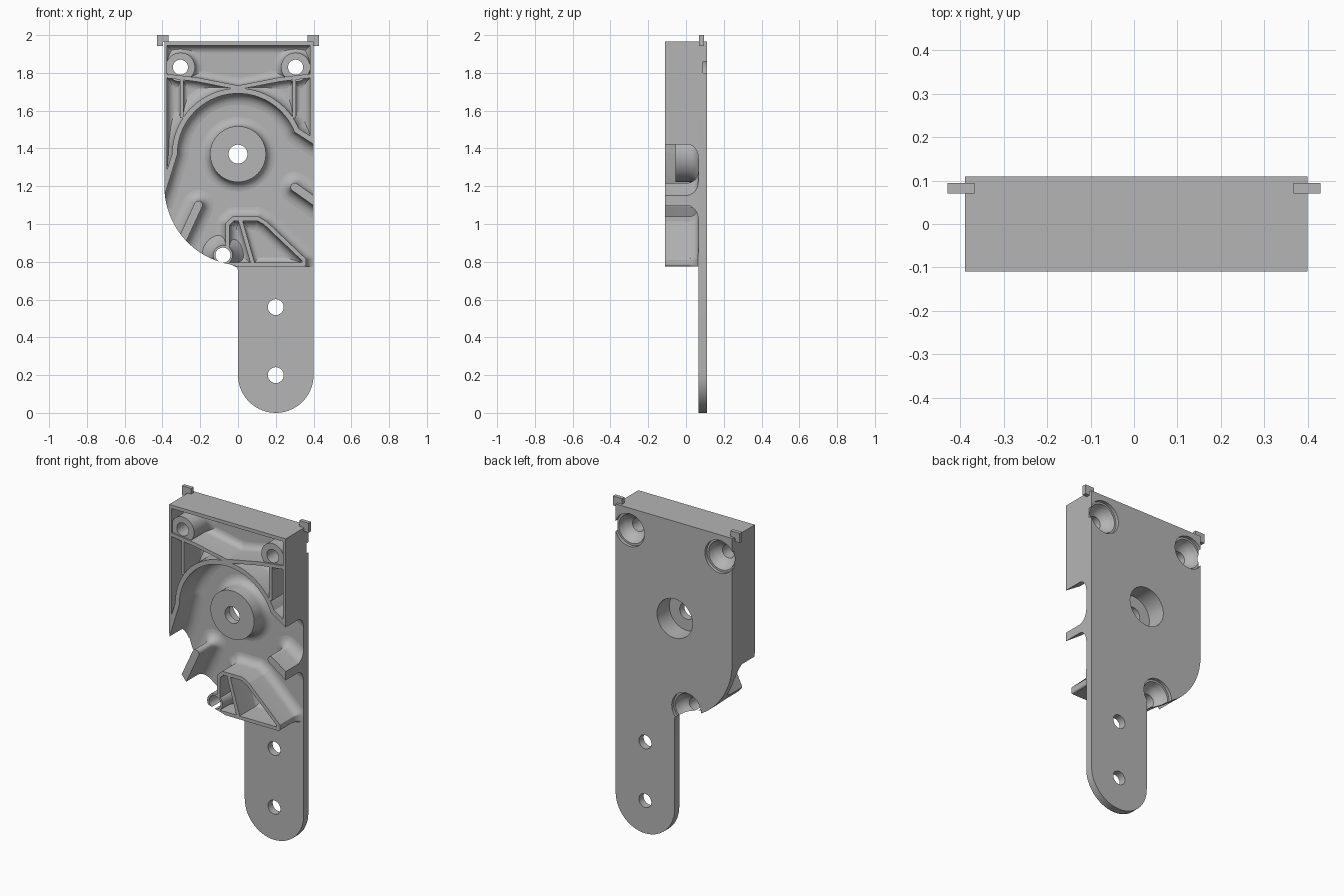
import bpy, bmesh
from math import cos, sin, pi, radians
from mathutils import Vector

if "Cube" in bpy.data.objects:
    bpy.data.objects.remove(bpy.data.objects["Cube"])

grey = bpy.data.materials.new("plain grey")
grey.use_nodes = True
grey.diffuse_color = (0.46, 0.46, 0.46, 1)
grey.node_tree.nodes["Principled BSDF"].inputs["Base Color"].default_value = grey.diffuse_color

FRONT, FLOOR, BACK = -0.11, 0.065, 0.11
SCREWS = [(-0.305, 1.83), (0.305, 1.83), (-0.08, 0.835)]
HUB = (0, 1.37)


def finish(name, bm):
    bmesh.ops.recalc_face_normals(bm, faces=bm.faces)
    mesh = bpy.data.meshes.new(name)
    bm.to_mesh(mesh)
    bm.free()
    mesh.materials.append(grey)
    ob = bpy.data.objects.new(name, mesh)
    bpy.context.collection.objects.link(ob)
    return ob


def skin(name, rings):
    """Solid skinned through closed rings of points, capped at both ends."""
    bm = bmesh.new()
    loops = [[bm.verts.new(p) for p in ring] for ring in rings]
    n = len(loops[0])
    for a, b in zip(loops, loops[1:]):
        for i in range(n):
            j = (i + 1) % n
            bm.faces.new((a[i], a[j], b[j], b[i]))
    bm.faces.new(loops[0])
    bm.faces.new(loops[-1][::-1])
    return finish(name, bm)


def prism(name, outline, y0, y1):
    return skin(name, [[(x, y, z) for x, z in outline] for y in (y0, y1)])


def lathe(name, centre, profile, n=40):
    cx, cz = centre
    return skin(name, [[(cx + r * cos(2 * pi * i / n), y, cz + r * sin(2 * pi * i / n))
                        for i in range(n)] for r, y in profile])


def fillet(half, flare):
    """Side profile that curves out into the floor."""
    curve = [(half + flare * (1 - cos(a)), FLOOR - flare + flare * sin(a))
             for a in (k * pi / 12 for k in range(7))]
    return curve + [(half + flare, 0.08)]


def post(name, centre, radius, flare, top=FRONT):
    return lathe(name, centre, [(radius, top)] + fillet(radius, flare))


def wall(name, path, half, flare, top=FRONT):
    """Upright wall along a path, mitred at the bends."""
    side = [(half, top)] + fillet(half, flare)
    section = side + [(-o, y) for o, y in reversed(side)]
    pts = [Vector(p) for p in path]
    rings = []
    for i, p in enumerate(pts):
        d0 = (p - pts[max(i - 1, 0)]).normalized()
        d1 = (pts[min(i + 1, len(pts) - 1)] - p).normalized()
        d = (d0 + d1).normalized()
        k = 1 / max(d.dot(d1 if d1.length else d0), 0.5)
        rings.append([(p.x - d.y * o * k, y, p.y + d.x * o * k) for o, y in section])
    return skin(name, rings)


def arc(cx, cz, r, a0, a1, n):
    return [(cx + r * cos(radians(a0 + (a1 - a0) * i / n)),
             cz + r * sin(radians(a0 + (a1 - a0) * i / n))) for i in range(n + 1)]


def join(name, parts):
    bpy.ops.object.select_all(action='DESELECT')
    for ob in parts:
        ob.select_set(True)
    bpy.context.view_layer.objects.active = parts[0]
    if len(parts) > 1:
        bpy.ops.object.join()
    parts[0].name = name
    return parts[0]


# Outlines: housing alone, and housing with the mounting tab
left_side = [(-0.39, 1.965)] + arc(0.03, 1.2, 0.42, 180, 260, 20)
body = left_side + [(-0.01, 0.775), (0.4, 0.775), (0.4, 1.965)]
full = (left_side + [(-0.015, 0.775), (-0.004, 0.768), (0, 0.755)]
        + arc(0.2, 0.2, 0.2, 180, 360, 28) + [(0.4, 1.965)])

# Helpers for trimming and drilling
mask = prism("trim_helper", body, -0.3, 0.3)
drills = [lathe("drill", c, [(0.04, -0.3), (0.04, 0.025), (0.055, 0.035),
                             (0.075, 0.055), (0.088, 0.09), (0.1, 0.09), (0.1, 0.3)])
          for c in SCREWS]
drills.append(lathe("drill", HUB, [(0.05, -0.3), (0.05, -0.01), (0.12, -0.01), (0.12, 0.3)], 48))
drills += [lathe("drill", (0.2, z), [(0.042, -0.3), (0.042, 0.3)]) for z in (0.2, 0.56)]
drill = join("drill_helper", drills)
mask.hide_render = drill.hide_render = True


def cut(ob, trim=True):
    for op, tool in (('INTERSECT', mask), ('DIFFERENCE', drill)):
        if op == 'INTERSECT' and not trim:
            continue
        mod = ob.modifiers.new(op, 'BOOLEAN')
        mod.operation, mod.object, mod.solver = op, tool, 'EXACT'
    dg = bpy.context.evaluated_depsgraph_get()
    mesh = bpy.data.meshes.new_from_object(ob.evaluated_get(dg))
    ob.modifiers.clear()
    ob.data = mesh
    return ob


def build(name, parts, trim=True):
    ob = join(name, [cut(p, trim) for p in parts])
    bpy.ops.object.select_all(action='DESELECT')
    ob.select_set(True)
    bpy.ops.object.shade_smooth_by_angle(angle=radians(30))


# Back plate with tab
build("back_plate", [prism("plate", full, FLOOR, BACK)], trim=False)

# Outer walls
build("outer_walls", [
    wall("w", [(-0.387, 1.2), (-0.387, 2.1)], 0.012, 0.04),
    wall("w", [(0.393, 1.44), (0.393, 2.1)], 0.012, 0.04),
    wall("w", [(-0.5, 1.958), (0.5, 1.958)], 0.014, 0.04)])

# Curved inner wall
curve = [(0.46, 1.40), (0.39, 1.445)] + arc(*HUB, 0.335, 22, 180, 36) + [(-0.385, 1.21), (-0.42, 1.1)]
build("curved_wall", [wall("w", curve, 0.014, 0.06)])

# Bracing ribs beside the screw bosses
braces = []
for s in (-1, 1):
    braces.append(wall("w", [(s * 0.297, 1.56), (s * 0.297, 1.78)], 0.009, 0.025))
    braces.append(wall("w", [(s * 0.39, 1.785), (s * 0.22, 1.765), (0, 1.722)], 0.011, 0.04))
build("bracing_ribs", braces)

# Screw bosses and central hub
build("upper_bosses", [post("b", c, 0.077, 0.04, -0.1) for c in SCREWS[:2]])
build("lower_boss", [lathe("b", SCREWS[2], [(0.052, FRONT), (0.052, -0.02), (0.065, 0.02),
                                            (0.11, FLOOR), (0.11, 0.08)])])
build("central_hub", [post("b", HUB, 0.148, 0.05, -0.055)])

# Short ribs running to the edges
for name, a, b in (("left_rib", (-0.21, 1.1), (-0.33, 0.84)),
                   ("right_rib", (0.3, 1.195), (0.47, 1.075))):
    build(name, [wall("w", [a, b], 0.022, 0.06), post("p", a, 0.022, 0.06)])

# Triangular truss at the bottom
corners = [(-0.055, 0.86), (-0.055, 1.0), (-0.025, 1.028), (0.105, 1.028),
           (0.145, 1.005), (0.35, 0.81), (0.35, 0.787)]
truss = [wall("w", [a, b], 0.011, 0.05) for a, b in zip(corners, corners[1:])]
truss += [post("p", c, 0.011, 0.05) for c in corners[1:]]
truss.append(wall("w", [(-0.06, 0.785), (0.35, 0.785)], 0.011, 0.03))
truss.append(wall("w", [(0.01, 1.028), (0.08, 0.785)], 0.011, 0.03))
build("truss", truss)

# Hooked clips on the top corners
for name, s in (("right_clip", -1), ("left_clip", 1)):
    hook = [(0.367, 1.963), (0.367, 2.0), (0.43, 2.0), (0.43, 1.942), (0.398, 1.942), (0.398, 1.963)]
    prism(name, [(s * x, z) for x, z in hook], 0.07, 0.094)

for helper in (mask, drill):
    bpy.data.objects.remove(helper)
